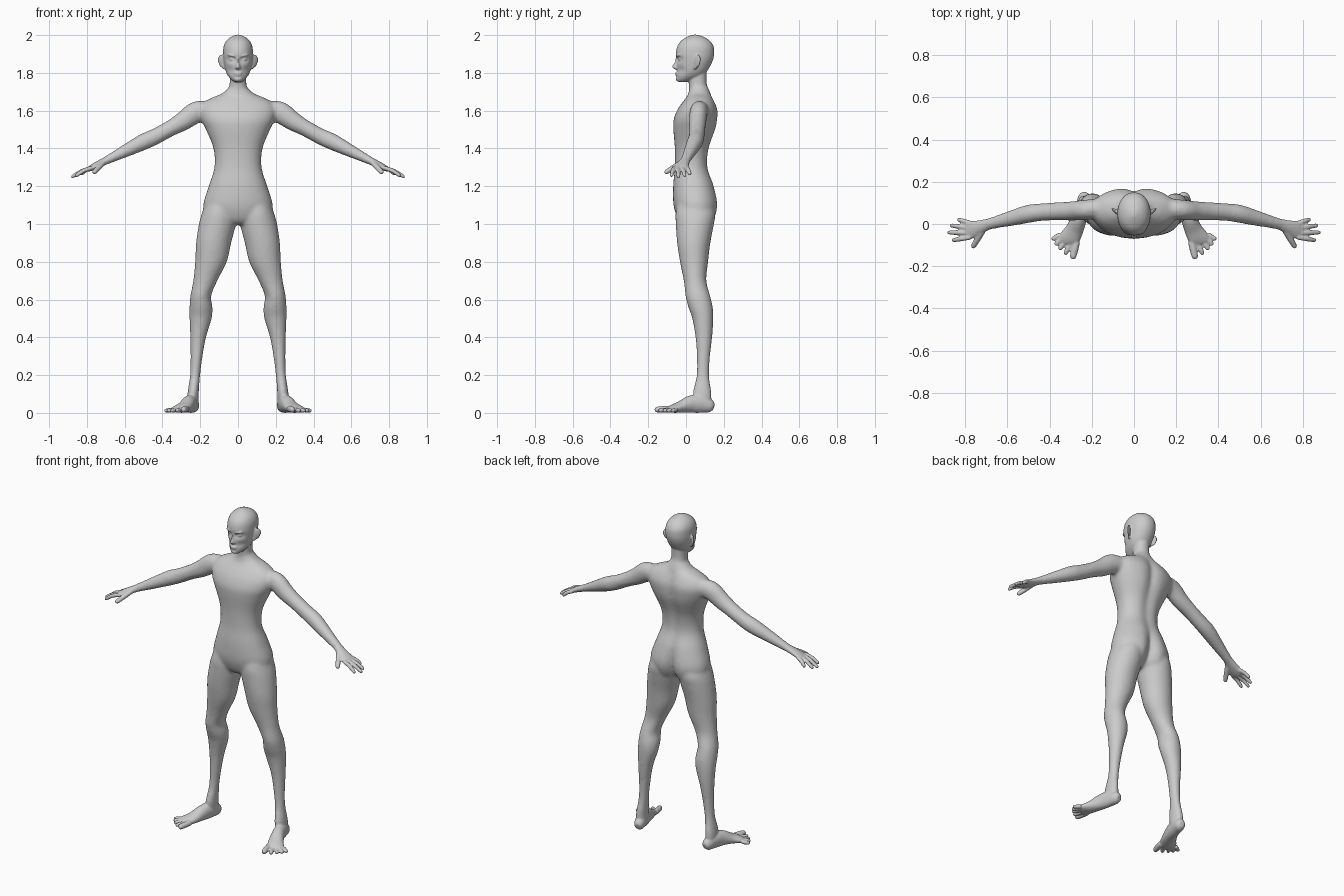
import bpy, bmesh, math
from mathutils import Vector, Matrix


def spline(rows, k=5):
    """Catmull-Rom resampling of tuples."""
    out, n = [], len(rows)
    for i in range(n - 1):
        p = [rows[min(max(j, 0), n - 1)] for j in (i - 1, i, i + 1, i + 2)]
        for s in range(k):
            t = s / k
            out.append([0.5 * (2 * b + (c - a) * t + (2 * a - 5 * b + 4 * c - d) * t * t
                               + (3 * b - a - 3 * c + d) * t ** 3) for a, b, c, d in zip(*p)])
    return out + [list(rows[-1])]


def skin(bm, rings):
    loops = [[bm.verts.new(p) for p in r] for r in rings]
    n = len(loops[0])
    for a, b in zip(loops, loops[1:]):
        for i in range(n):
            bm.faces.new((a[i], a[(i + 1) % n], b[(i + 1) % n], b[i]))
    bm.faces.new(loops[0][::-1])
    bm.faces.new(loops[-1])
    return [v for l in loops for v in l]


def power(v, n):
    return math.copysign(abs(v) ** (2 / n), v)


def upright(bm, rows, side=1, n=2.2, seg=40):
    """Horizontal sections: z, centre x, half width, front y, back y, back groove."""
    rings = []
    for z, cx, w, yf, yb, g in spline(rows):
        ring = []
        for i in range(seg):
            a = math.tau * i / seg
            x, s = w * power(math.cos(a), n), power(math.sin(a), n)
            y = (yf + yb) / 2 + (yb - yf) / 2 * s
            y -= g * max(s, 0) * math.exp(-(x / 0.032) ** 2)
            ring.append((side * (cx + x), y, z))
        rings.append(ring)
    return skin(bm, rings)


def limb(bm, rows, side=1, seg=20):
    """Sections across a path: x, y, z, half width, half height."""
    pts = spline(rows)
    pos = [Vector(p[:3]) for p in pts]
    rings = []
    for i, p in enumerate(pts):
        t = (pos[min(i + 1, len(pos) - 1)] - pos[max(i - 1, 0)]).normalized()
        u = t.cross(Vector((0, 0, 1))).normalized()
        v = u.cross(t)
        ring = []
        for j in range(seg):
            a = math.tau * j / seg
            q = pos[i] + u * p[3] * math.cos(a) + v * p[4] * math.sin(a)
            ring.append((side * q.x, q.y, q.z))
        rings.append(ring)
    skin(bm, rings)


def digit(bm, base, tip, r, side, arch=0.0):
    b, t = Vector(base), Vector(tip)
    m = b.lerp(t, 0.5) + Vector((0, 0, arch))
    e = b.lerp(t, 0.9)
    limb(bm, [(*b, r, r), (*m, r, r), (*e, r * .85, r * .85), (*t, r * .4, r * .4)], side, 14)


def blob(bm, c, r, rot=0.0, tilt=0.0):
    m = (Matrix.Translation(c) @ Matrix.Rotation(rot, 4, 'Z') @ Matrix.Rotation(tilt, 4, 'Y')
         @ Matrix.Diagonal((*r, 1)))
    bmesh.ops.create_uvsphere(bm, u_segments=24, v_segments=16, radius=1, matrix=m)


def fuse(name, bm, voxel, passes):
    bmesh.ops.recalc_face_normals(bm, faces=bm.faces)
    me = bpy.data.meshes.new(name)
    bm.to_mesh(me)
    bm.free()
    ob = bpy.data.objects.new(name, me)
    bpy.context.collection.objects.link(ob)
    rm = ob.modifiers.new("fuse", 'REMESH')
    rm.mode, rm.voxel_size, rm.use_smooth_shade = 'VOXEL', voxel, True
    sm = ob.modifiers.new("smooth", 'SMOOTH')
    sm.factor, sm.iterations = 0.5, passes
    return ob


# torso with spine groove and buttock cleft
bm = bmesh.new()
upright(bm, [
    (1.00, 0, .09, -.02, .125, .05), (1.03, 0, .165, -.045, .155, .05),
    (1.10, 0, .184, -.066, .173, .04), (1.20, 0, .155, -.068, .153, .016),
    (1.30, 0, .125, -.059, .119, .01), (1.40, 0, .130, -.059, .126, .013),
    (1.50, 0, .170, -.067, .160, .018), (1.55, 0, .193, -.066, .170, .02),
    (1.60, 0, .203, -.048, .172, .02), (1.64, 0, .185, -.022, .158, .015),
    (1.67, 0, .135, .002, .142, .008), (1.69, 0, .085, .012, .130, 0),
    (1.72, 0, .052, .018, .118, 0)])
# neck
upright(bm, [(1.64, 0, .07, .02, .135, 0), (1.70, 0, .051, .018, .121, 0),
             (1.75, 0, .044, .014, .109, 0), (1.83, 0, .046, .010, .112, 0)])
for s in (1, -1):
    # legs
    upright(bm, [
        (.04, .238, .030, .055, .135, 0), (.10, .238, .030, .035, .136, 0),
        (.20, .227, .027, .056, .123, 0), (.30, .219, .032, .057, .128, 0),
        (.40, .211, .042, .050, .139, 0), (.50, .198, .059, .033, .145, 0),
        (.56, .196, .061, .012, .142, 0), (.62, .197, .055, -.003, .128, 0),
        (.70, .173, .064, -.012, .108, 0), (.80, .143, .084, -.032, .117, 0),
        (.90, .129, .093, -.047, .129, 0), (1.0, .109, .098, -.054, .148, 0),
        (1.06, .100, .090, -.055, .155, 0), (1.14, .09, .07, -.04, .13, 0)], s, 2.0)
    # arms
    limb(bm, [
        (.15, .078, 1.602, .045, .045), (.22, .068, 1.592, .048, .058),
        (.29, .062, 1.545, .046, .051), (.36, .060, 1.505, .043, .043),
        (.44, .056, 1.462, .042, .043), (.50, .048, 1.435, .043, .044),
        (.57, .030, 1.400, .038, .037), (.64, .012, 1.365, .031, .029),
        (.71, -.006, 1.330, .026, .021)], s)
body = fuse("limbs_and_torso", bm, .010, 6)

# merge the smoothed trunk with the finer parts
bm = bmesh.new()
bm.from_object(body, bpy.context.evaluated_depsgraph_get())
bpy.data.objects.remove(body)

# head, with dented eye sockets
skull = upright(bm, [
    (1.752, 0, .020, -.042, .02, 0), (1.765, 0, .036, -.049, .05, 0),
    (1.785, 0, .053, -.049, .09, 0), (1.81, 0, .065, -.047, .112, 0),
    (1.84, 0, .072, -.049, .130, 0), (1.87, 0, .077, -.050, .143, 0),
    (1.90, 0, .079, -.054, .149, 0), (1.94, 0, .076, -.046, .146, 0),
    (1.97, 0, .062, -.026, .126, 0), (1.99, 0, .038, .005, .095, 0),
    (2.002, 0, .010, .035, .06, 0)], 1, 2.1, 72)
for v in skull:
    if v.co.y < .02:
        v.co.y += .017 * math.exp(-((abs(v.co.x) - .033) / .019) ** 2 - ((v.co.z - 1.872) / .014) ** 2)
        v.co.y += .008 * math.exp(-((abs(v.co.x) - .045) / .02) ** 2 - ((v.co.z - 1.815) / .02) ** 2)
# nose
upright(bm, [(1.885, 0, .008, -.053, 0, 0), (1.855, 0, .010, -.062, 0, 0),
             (1.834, 0, .016, -.074, 0, 0), (1.825, 0, .019, -.070, 0, 0),
             (1.817, 0, .012, -.056, 0, 0)], 1, 1.7, 24)
# lips and chin
blob(bm, (0, -.046, 1.798), (.023, .011, .006))
blob(bm, (0, -.046, 1.788), (.019, .010, .006))
blob(bm, (0, -.040, 1.767), (.020, .014, .013))

for s in (1, -1):
    # eyes and brows
    blob(bm, (s * .032, -.028, 1.872), (.016, .012, .009), s * .3, -s * .15)
    blob(bm, (s * .033, -.040, 1.892), (.025, .010, .006), s * .4, -s * .2)
    # ears
    blob(bm, (s * .086, .058, 1.862), (.026, .008, .036), s * .75, s * .35)
    blob(bm, (s * .076, .050, 1.835), (.012, .008, .018), s * .75, s * .2)
    # palm
    limb(bm, [(.68, .002, 1.345, .025, .021), (.73, -.014, 1.320, .032, .019),
              (.77, -.026, 1.300, .042, .016), (.795, -.031, 1.288, .040, .012)], s)
    # fingers and thumb
    for y, tx, ty, tz in ((.004, .835, .022, 1.262), (-.019, .872, -.006, 1.253),
                          (-.042, .884, -.040, 1.248), (-.063, .862, -.078, 1.254)):
        digit(bm, (.775, y, 1.297), (tx, ty, tz), .0115, s, .006)
    digit(bm, (.715, -.030, 1.322), (.765, -.112, 1.270), .0145, s)
    # foot
    limb(bm, [(.230, .146, .030, .016, .018), (.234, .128, .036, .029, .035),
              (.245, .080, .048, .034, .048), (.260, .025, .046, .037, .046),
              (.283, -.030, .031, .043, .031), (.306, -.070, .021, .050, .021),
              (.314, -.092, .015, .046, .014)], s)
    # toes
    for bx, by, tx, ty, r in ((.272, -.085, .291, -.165, .017), (.298, -.085, .327, -.145, .0125),
                              (.320, -.075, .354, -.122, .012), (.338, -.065, .374, -.100, .012),
                              (.350, -.050, .389, -.074, .0115)):
        digit(bm, (bx, by, r + .004), (tx, ty, r), r, s)

fuse("human_body", bm, .005, 3)
